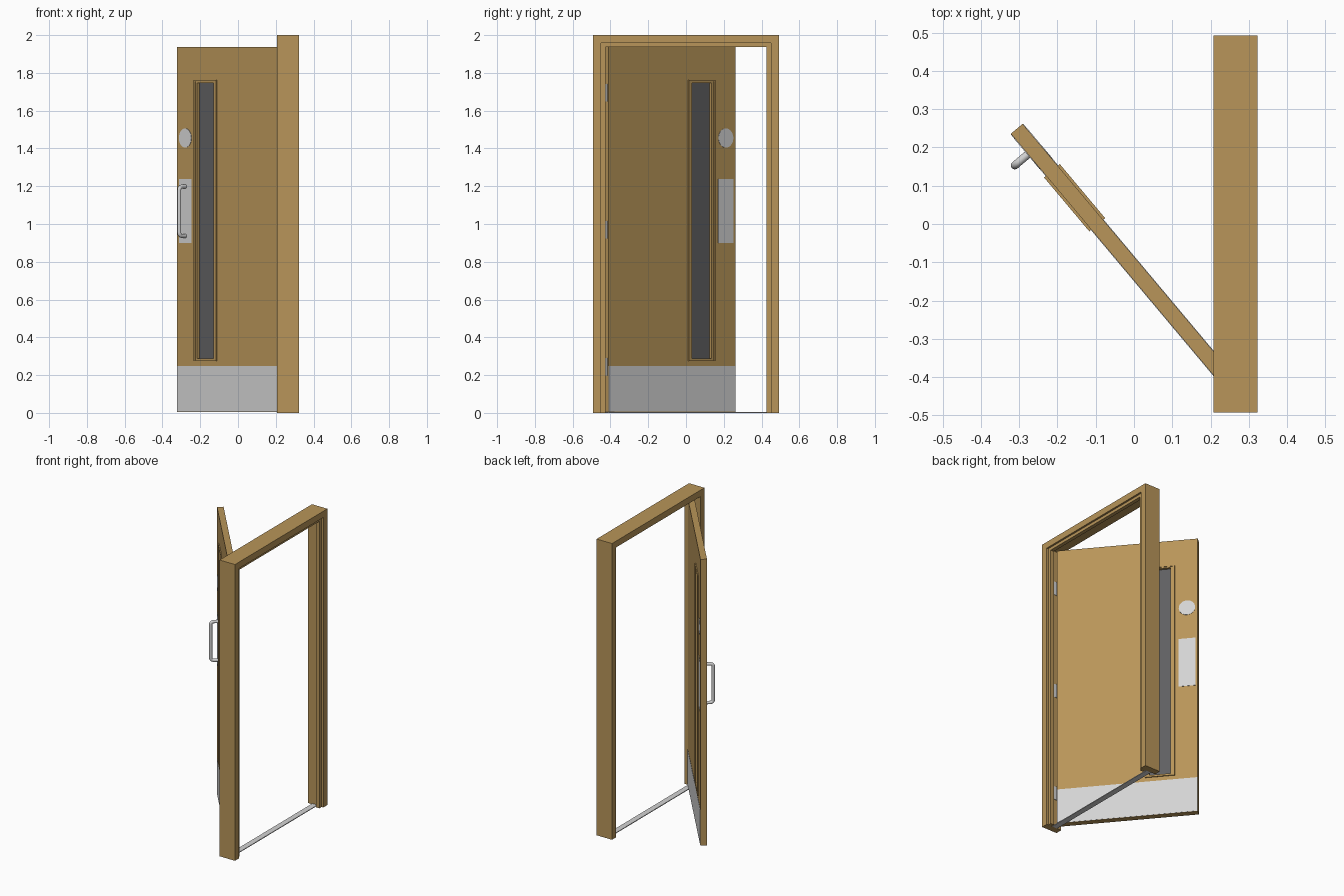
import bpy, bmesh, math
from mathutils import Matrix, Vector

if "Cube" in bpy.data.objects:
    bpy.data.objects.remove(bpy.data.objects["Cube"])


def material(name, rgb):
    m = bpy.data.materials.new(name)
    m.diffuse_color = (*rgb, 1)
    m.use_nodes = True
    m.node_tree.nodes["Principled BSDF"].inputs["Base Color"].default_value = m.diffuse_color
    return m


WOOD = material("oak_wood", (0.48, 0.30, 0.10))
STEEL = material("satin_steel", (0.65, 0.65, 0.65))
GLASS = material("dark_glass", (0.115, 0.115, 0.12))

# The open leaf has its own axes: x = through the thickness, y = across the width
LEAF = Matrix.Translation((0.242, -0.436, 0)) @ Matrix.Rotation(math.radians(40), 4, 'Z')
WORLD = Matrix.Identity(4)


def finish(name, bm, mat, matrix=WORLD, smooth=False):
    bmesh.ops.recalc_face_normals(bm, faces=bm.faces)
    me = bpy.data.meshes.new(name)
    bm.to_mesh(me)
    bm.free()
    me.materials.append(mat)
    ob = bpy.data.objects.new(name, me)
    bpy.context.collection.objects.link(ob)
    ob.matrix_world = matrix
    if smooth:
        bpy.context.view_layer.objects.active = ob
        ob.select_set(True)
        bpy.ops.object.shade_smooth_by_angle(angle=math.radians(40))
        ob.select_set(False)
    return ob


def box(name, xs, ys, zs, mat, matrix=WORLD):
    bm = bmesh.new()
    bmesh.ops.create_cube(bm, size=1)
    for v in bm.verts:
        v.co = [(r[0] + r[1]) / 2 + c * (r[1] - r[0]) for r, c in zip((xs, ys, zs), v.co)]
    return finish(name, bm, mat, matrix)


def extrude_x(bm, faces, depth):
    geom = bmesh.ops.extrude_face_region(bm, geom=faces)["geom"]
    bmesh.ops.translate(bm, vec=(depth, 0, 0),
                        verts=[g for g in geom if isinstance(g, bmesh.types.BMVert)])


def ring(name, xs, outer, inner, mat, matrix):
    """Rectangular slab with a rectangular opening; rectangles are y0, y1, z0, z1."""
    bm = bmesh.new()
    loops = [[bm.verts.new((xs[0], y, z)) for y, z in
              ((r[0], r[2]), (r[1], r[2]), (r[1], r[3]), (r[0], r[3]))] for r in (outer, inner)]
    o, i = loops
    faces = [bm.faces.new((o[k], o[(k + 1) % 4], i[(k + 1) % 4], i[k])) for k in range(4)]
    extrude_x(bm, faces, xs[1] - xs[0])
    return finish(name, bm, mat, matrix)


def arch(name, xs, outer_y, outer_z, inner_y, inner_z):
    """Two posts and a head in one piece."""
    bm = bmesh.new()
    pts = [(-outer_y, 0), (-outer_y, outer_z), (outer_y, outer_z), (outer_y, 0),
           (inner_y, 0), (inner_y, inner_z), (-inner_y, inner_z), (-inner_y, 0)]
    v = [bm.verts.new((xs[0], y, z)) for y, z in pts]
    faces = [bm.faces.new([v[k] for k in q]) for q in ((0, 1, 6, 7), (1, 2, 5, 6), (2, 3, 4, 5))]
    extrude_x(bm, faces, xs[1] - xs[0])
    return finish(name, bm, WOOD)


def cylinder(name, r, depth, matrix, mat, segs=32):
    bm = bmesh.new()
    bmesh.ops.create_cone(bm, cap_ends=True, segments=segs, radius1=r, radius2=r, depth=depth)
    return finish(name, bm, mat, matrix, True)


# Fixed frame, door stop and sill strip
arch("door_frame", (0.2075, 0.3225), 0.493, 2.0, 0.449, 1.957)
arch("door_stop", (0.285, 0.31), 0.449, 1.957, 0.426, 1.937)
box("threshold_strip", (0.24, 0.278), (-0.449, 0.449), (0, 0.005), STEEL)

# Door leaf with a tall glazed slot
T, W = 0.04, 0.877
SLOT = (0.574, 0.71, 0.288, 1.748)
ring("door_leaf", (0, T), (0, W, 0.006, 1.938), SLOT, WOOD, LEAF)
box("glass_pane", (0.014, 0.026), SLOT[:2], SLOT[2:], GLASS, LEAF)

# Parts fitted to both faces of the leaf
for side, face, out in (("pull", 0, -1), ("push", T, 1)):
    def span(a, b):
        return sorted((face + out * a, face + out * b))
    ring("glazing_bead_" + side, span(-0.008, 0.007), (0.55, 0.734, 0.275, 1.762),
         (0.562, 0.722, 0.281, 1.755), WOOD, LEAF)
    ring("inner_bead_" + side, span(-0.013, 0.004), (0.562, 0.722, 0.281, 1.755),
         (0.575, 0.709, 0.289, 1.747), WOOD, LEAF)
    box("kick_plate_" + side, span(0, 0.0015), (0.001, W - 0.001), (0.008, 0.247), STEEL, LEAF)
    box("hand_plate_" + side, span(0, 0.002), (0.758, 0.862), (0.90, 1.237), STEEL, LEAF)
    cylinder("round_plate_" + side, 0.051, 0.002,
             LEAF @ Matrix.Translation((face + out * 0.001, 0.81, 1.455))
             @ Matrix.Rotation(math.pi / 2, 4, 'Y'), STEEL, 48)

# Pull handle: round bar swept along a path with rounded corners
REACH, LOW, HIGH, BEND = -0.045, 0.937, 1.198, 0.018
path = [(0, LOW)]
for cz, start in ((LOW + BEND, -90), (HIGH - BEND, 180)):
    for k in range(7):
        a = math.radians(start - 15 * k)
        path.append((REACH + BEND + BEND * math.cos(a), cz + BEND * math.sin(a)))
path.append((0, HIGH))
bm = bmesh.new()
rings = []
SEG = 16
for k, p in enumerate(path):
    a, b = path[max(k - 1, 0)], path[min(k + 1, len(path) - 1)]
    t = Vector((b[0] - a[0], 0, b[1] - a[1])).normalized()
    side_axis = Vector((0, 1, 0))
    up_axis = t.cross(side_axis)
    centre = Vector((p[0], 0.807, p[1]))
    rings.append([bm.verts.new(centre + 0.0105 * (side_axis * math.cos(s) + up_axis * math.sin(s)))
                  for s in (2 * math.pi * j / SEG for j in range(SEG))])
for r0, r1 in zip(rings, rings[1:]):
    for j in range(SEG):
        bm.faces.new((r0[j], r0[(j + 1) % SEG], r1[(j + 1) % SEG], r1[j]))
bm.faces.new(rings[0])
bm.faces.new(rings[-1])
finish("pull_handle", bm, STEEL, LEAF, True)

# Three hinges: knuckle, leaf plate and frame plate
for k, z in enumerate((0.245, 0.97, 1.695)):
    zs = (z - 0.046, z + 0.046)
    cylinder(f"hinge_knuckle_{k}", 0.006, 0.092,
             LEAF @ Matrix.Translation((-0.003, -0.005, z)), STEEL, 16)
    box(f"hinge_leaf_plate_{k}", (0, 0.032), (-0.002, 0), zs, STEEL, LEAF)
    box(f"hinge_frame_plate_{k}", (0.24, 0.275), (-0.449, -0.447), zs, STEEL)
